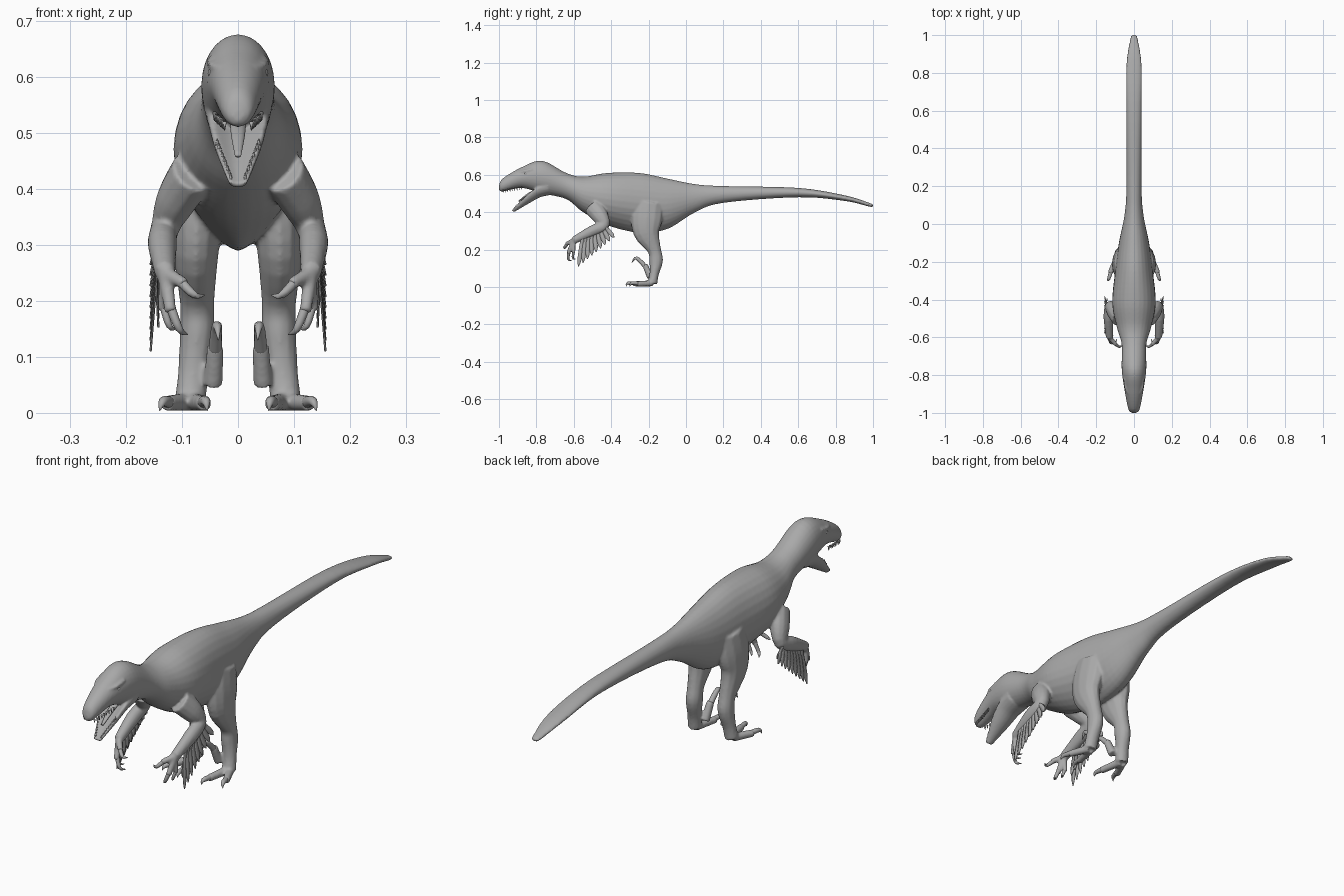
import bpy, bmesh, math
from mathutils import Vector

cube = bpy.data.objects.get("Cube")
if cube:
    bpy.data.objects.remove(cube)

grey = bpy.data.materials.new("plain grey")
grey.use_nodes = True
colour = (.4, .4, .4, 1)
grey.diffuse_color = colour
grey.node_tree.nodes["Principled BSDF"].inputs["Base Color"].default_value = colour


def spline(rows, steps):
    """Smoothly interpolate rows of numbers, passing through each one."""
    result = []
    last = len(rows) - 1
    for i in range(last):
        quad = [rows[max(i - 1, 0)], rows[i], rows[i + 1], rows[min(i + 2, last)]]
        for step in range(steps):
            t = step / steps
            row = []
            for before, start, end, after in zip(*quad):
                leave, arrive = (end - before) / 2, (after - start) / 2
                ease = t * t * (3 - t - t)
                bulge = t * (1 - t) * (leave * (1 - t) - arrive * t)
                row.append(start + (end - start) * ease + bulge)
            result.append(row)
    return result + [list(rows[-1])]


def circle(sides):
    """Cosine and sine pairs around a circle."""
    angles = [math.tau * k / sides for k in range(sides)]
    return [(math.cos(angle), math.sin(angle)) for angle in angles]


def skin(bm, rings):
    """Bridge closed rings of points and cap both ends."""
    loops = [[bm.verts.new(point) for point in ring] for ring in rings]
    for lower, upper in zip(loops, loops[1:]):
        for i in range(len(lower)):
            bm.faces.new((lower[i - 1], lower[i], upper[i], upper[i - 1]))
    bm.faces.new(loops[0])
    bm.faces.new(loops[-1])


def tube(bm, rows, side=1, base=0, ratio=1, steps=4, sides=12, trough=False):
    """Rows of x, y, z, radius; the sideways radius is base + ratio * radius."""
    points = spline(rows, steps)
    centres = [Vector((x * side, y, z)) for x, y, z, radius in points]
    rings = []
    for i, centre in enumerate(centres):
        ahead = centres[min(i + 1, len(centres) - 1)]
        behind = centres[max(i - 1, 0)]
        tangent = (ahead - behind).normalized()
        across = Vector((1, 0, 0))
        across = (across - tangent * across.dot(tangent)).normalized()
        up = tangent.cross(across)
        radius = points[i][-1]
        ring = []
        for c, s in circle(sides):
            if trough and s > 0:
                s *= 1 - 1.2 * s
            ring.append(centre + across * (base + ratio * radius) * c + up * radius * s)
        rings.append(ring)
    skin(bm, rings)


def digit(flesh, horn, side, thickness, lift, root, knuckle, tip):
    """A finger or toe ending in a curved claw."""
    root, knuckle, tip = Vector(root), Vector(knuckle), Vector(tip)
    bend = (knuckle + tip) / 2 + Vector((0, -.01, lift))
    inside = knuckle.lerp(root, .2)
    tube(flesh, [(*root, thickness * 1.2), (*knuckle, thickness)], side)
    tube(horn, [(*inside, thickness * .8), (*bend, thickness * .6), (*tip, .001)], side)


def finish(bm, name):
    bmesh.ops.recalc_face_normals(bm, faces=bm.faces)
    for face in bm.faces:
        face.smooth = True
    mesh = bpy.data.meshes.new(name)
    bm.to_mesh(mesh)
    bm.free()
    mesh.materials.append(grey)
    obj = bpy.data.objects.new(name, mesh)
    bpy.context.collection.objects.link(obj)
    return obj


# Trunk from snout to tail tip: y, top, bottom, half width
trunk = [
    (-1, .54, .52, .01), (-.98, .58, .51, .03), (-.88, .64, .53, .05),
    (-.77, .675, .5, .065), (-.64, .61, .47, .065), (-.55, .59, .4, .09),
    (-.42, .61, .33, .115), (-.25, .61, .29, .1), (-.1, .58, .31, .08),
    (.05, .55, .4, .05), (.2, .54, .45, .04), (.6, .53, .48, .04),
    (.85, .49, .46, .04), (.98, .45, .43, .02), (1, .44, .43, .01)]
body = bmesh.new()
rings = []
for y, top, bottom, width in spline(trunk, 6):
    # The belly narrows to a keel around the hips
    keel = 1 + math.exp(-((y + .28) / .15) ** 2) / 2
    middle, half = (top + bottom) / 2, (top - bottom) / 2
    ring = []
    for c, s in circle(28):
        spread = math.copysign(abs(c) ** (keel if s < 0 else 1), c)
        ring.append((width * spread, y, middle + half * s))
    rings.append(ring)
skin(body, rings)

# Lower jaw, hollowed on top
jaw = [(0, -.74, .54, .05), (0, -.8, .52, .045), (0, -.86, .475, .035), (0, -.93, .41, .014)]
tube(body, jaw, ratio=1.2, sides=20, trough=True)

# Limbs: x, y, z, radius
leg = [(.06, -.2, .45, .08), (.07, -.21, .37, .085), (.075, -.21, .29, .07),
       (.073, -.17, .2, .037), (.073, -.16, .14, .037), (.08, -.17, .07, .025), (.085, -.18, .02, .027)]
arm = [(.08, -.5, .43, .05), (.11, -.46, .38, .045), (.13, -.44, .33, .03),
       (.135, -.5, .3, .03), (.13, -.6, .25, .02)]
brow = [(.03, -.9, .615, .004), (.046, -.865, .62, .006), (.05, -.82, .63, .006)]

# Fingers and toes: thickness, claw lift, root, knuckle, claw tip
fingers = [(.011, -.01, arm[-1][:3], (.095, -.64, .23), (.06, -.64, .21)),
           (.011, -.01, arm[-1][:3], (.12, -.63, .18), (.09, -.61, .14)),
           (.009, -.01, arm[-1][:3], (.135, -.6, .18), (.11, -.59, .15))]
toes = [(.014, .01, (.08, -.18, .02), (.06, -.28, .017), (.055, -.32, .004)),
        (.014, .01, (.09, -.18, .02), (.127, -.26, .017), (.14, -.3, .004)),
        (.015, .03, (.045, -.19, .05), (.04, -.22, .12), (.035, -.29, .13))]

for side, label in ((1, "left"), (-1, "right")):
    tube(body, leg, side, base=.02, ratio=.3)
    tube(body, arm, side, base=.005, ratio=.7)
    tube(body, brow, side)
    for digits, part in ((fingers, "hand_claws"), (toes, "foot_claws")):
        horn = bmesh.new()
        for settings in digits:
            digit(body, horn, side, *settings)
        finish(horn, f"{label}_{part}")

    # Arm feathers: two overlapping fans hanging off the forearm
    fans = bmesh.new()
    count = 9
    for layer in (0, 1):
        for i in range(count):
            t = i / (count - 1)
            root = Vector((.142, -.43, .32)).lerp(Vector((.142, -.55, .28)), t)
            tip = Vector((.156, -.385, .265)).lerp(Vector((.156, -.575, .11)), t)
            root.x += .006 * layer
            drop = (tip - root) * (1 - layer / 4)
            drop.x -= .012 * layer
            blade = [(*(root + drop * along), width)
                     for along, width in ((0, .006), (.4, .013), (.8, .012), (1, .002))]
            tube(fans, blade, side, base=.002, ratio=0, sides=6)
    finish(fans, f"{label}_arm_feathers")

    # Teeth along both lips: front end, back end, height
    teeth = bmesh.new()
    lips = [((.024, -.98, .52), (.042, -.88, .537), -.016),
            ((.013, -.92, .415), (.037, -.86, .477), .012)]
    for front, back, height in lips:
        for i in range(count):
            root = Vector(front).lerp(Vector(back), i / (count - 1))
            point = root + Vector((0, .002, height))
            tube(teeth, [(*root, .004), (*point, .001)], side, steps=1, sides=6)
    finish(teeth, f"{label}_teeth")

    # Eye
    eye = bmesh.new()
    bmesh.ops.create_uvsphere(eye, u_segments=16, v_segments=10, radius=.01)
    bmesh.ops.translate(eye, verts=eye.verts, vec=(.044 * side, -.855, .606))
    finish(eye, f"{label}_eye")

# Blend the trunk, jaw and limbs into one skin
body = finish(body, "body_and_limbs")
remesh = body.modifiers.new("blend", 'REMESH')
remesh.mode = 'VOXEL'
remesh.voxel_size = .005
remesh.use_smooth_shade = True
soften = body.modifiers.new("soften", 'SMOOTH')
soften.factor = .5
soften.iterations = 5

# Tongue
tongue = bmesh.new()
tube(tongue, [(0, -.78, .525, .008), (0, -.84, .497, .007), (0, -.895, .458, .003)], ratio=1.8)
finish(tongue, "tongue")
